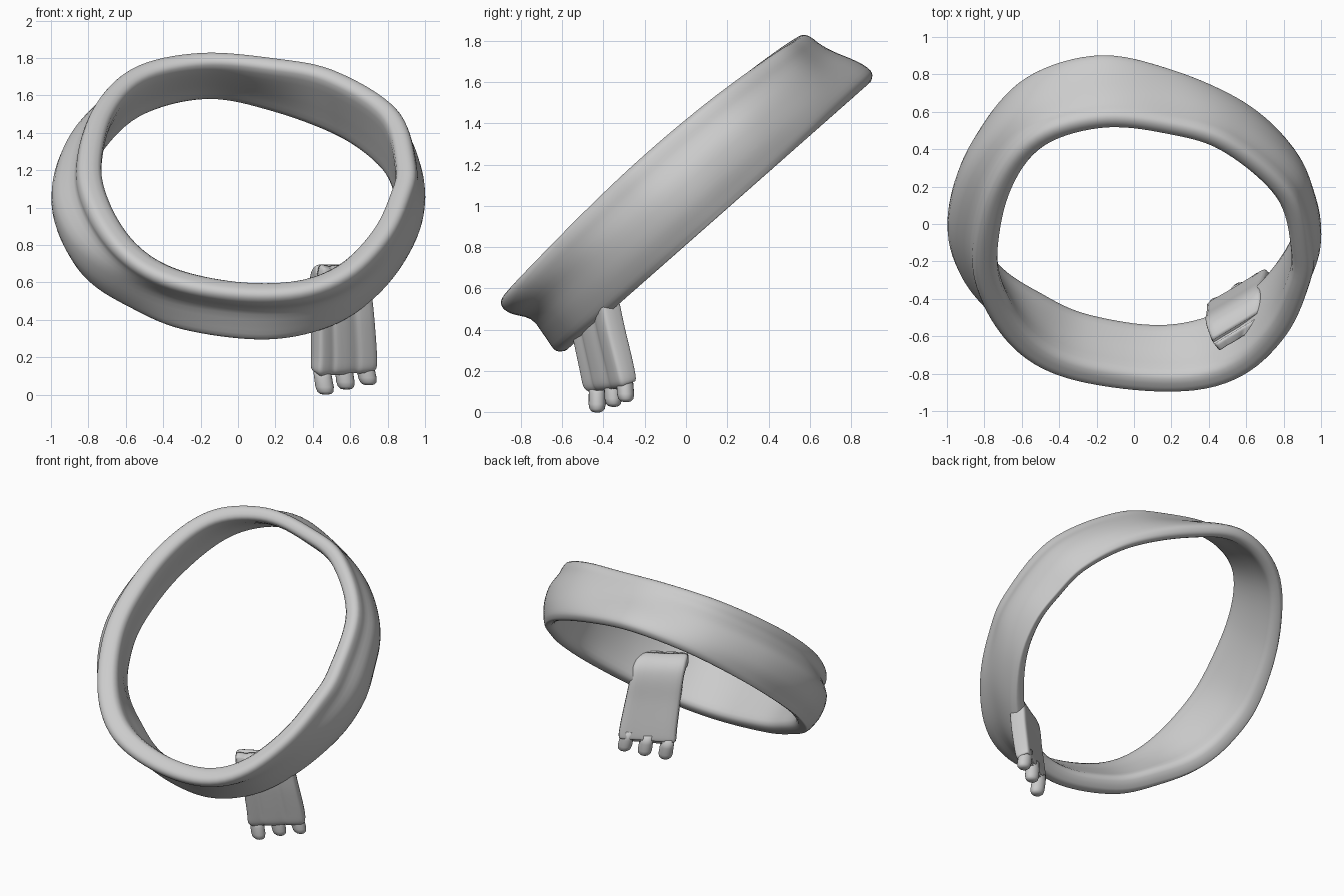
import bpy, bmesh
from math import sin, cos, pi, atan2
from mathutils import Vector

if "Cube" in bpy.data.objects:
    bpy.data.objects.remove(bpy.data.objects["Cube"])


def spline(pts, n, closed=True):
    """Catmull-Rom through the points, n samples per span."""
    pts = [Vector(p) for p in pts]
    k, out = len(pts), []
    get = (lambda i: pts[i % k]) if closed else (lambda i: pts[max(0, min(k - 1, i))])
    for i in range(k if closed else k - 1):
        a, b, c, d = (get(i + j) for j in (-1, 0, 1, 2))
        for s in range(n):
            t = s / n
            out.append(0.5 * (2 * b + (c - a) * t + (2 * a - 5 * b + 4 * c - d) * t * t
                              + (3 * b - a - 3 * c + d) * t ** 3))
    if not closed:
        out.append(pts[-1])
    return out


def loft(name, rings, closed=False):
    """Skin a list of equal-length point rings."""
    bm = bmesh.new()
    vs = [[bm.verts.new(p) for p in r] for r in rings]
    n, m = len(vs), len(vs[0])
    for i in range(n if closed else n - 1):
        a, b = vs[i], vs[(i + 1) % n]
        for j in range(m):
            bm.faces.new((a[j], a[(j + 1) % m], b[(j + 1) % m], b[j]))
    if not closed:
        bm.faces.new(vs[0])
        bm.faces.new(vs[-1])
    bmesh.ops.recalc_face_normals(bm, faces=bm.faces)
    me = bpy.data.meshes.new(name)
    bm.to_mesh(me)
    bm.free()
    for p in me.polygons:
        p.use_smooth = True
    ob = bpy.data.objects.new(name, me)
    bpy.context.collection.objects.link(ob)
    return ob


def polar(pts):
    """Radius of a closed outline as a function of angle."""
    tab = sorted((atan2(p.y, p.x) % (2 * pi), p.length) for p in spline(pts, 16))
    tab = [(tab[-1][0] - 2 * pi, tab[-1][1])] + tab + [(tab[0][0] + 2 * pi, tab[0][1])]

    def radius(a):
        for (a0, r0), (a1, r1) in zip(tab, tab[1:]):
            if a0 <= a <= a1:
                return r0 + (r1 - r0) * (a - a0) / max(a1 - a0, 1e-6)
    return radius


# Neck band: upper and lower rim outlines in the tilted plane
upper = polar([(.955, -.03), (.86, .42), (.53, .77), (.2, .895), (-.2, .94), (-.56, .80),
               (-.775, .45), (-.86, -.03), (-.8, -.4), (-.63, -.73), (-.38, -.93), (0, -1.03),
               (.36, -1.02), (.62, -.88), (.82, -.6), (.925, -.29)])
lower = polar([(.985, -.05), (.945, .2), (.85, .46), (.6, .74), (.2, .965), (-.2, 1.065),
               (-.6, .9), (-.87, .5), (-.985, .05), (-.945, -.28), (-.82, -.53), (-.6, -.73),
               (-.3, -.91), (.15, -.99), (.5, -.89), (.75, -.66), (.93, -.34)])
ev, en = Vector((0, .75, .661)), Vector((0, -.661, .75))
centre = Vector((0, 0, 1.07))

band = []
N = 120
for i in range(N):
    a = 2 * pi * i / N
    front = (1 - sin(a)) / 2
    left, right = max(0, -cos(a)), max(0, cos(a))
    th = .095 + .03 * front + .02 * left
    # groove at the front turns into a bulge at the sides
    g = .01 + .04 * front - .1 * left ** 2 - .062 * right ** 2
    low = .005 + .02 * (left + right) ** 2
    w_top = .2 + .065 * cos(a) ** 2
    # cross-section: height fraction, inward depth
    section = spline([(.1, low), (.3, .5 * g), (.56, g), (.77, .2 * g + .012 * left), (.89, 0),
                      (.975, .015), (1, .055), (.93, th), (.62, th + .005), (.3, th + .005),
                      (.06, th), (-.01, .06), (.02, low + .02)], 3)
    ring = []
    for t, d in section:
        c = min(1, max(0, t))
        s = c * c * (3 - 2 * c)
        r = lower(a) * (1 - s) + upper(a) * s - d
        w = -.19 + t * (w_top + .19)
        ring.append(centre + Vector((r * cos(a), 0, 0)) + ev * (r * sin(a)) + en * w)
    band.append(ring)
loft("neck_band", band, closed=True)

# Hanging end: folded slab, tucked against the band at the top
along = Vector((.857, .515, 0))
across = Vector((-.515, .857, 0))
path = spline([(.565, -.365, .125, .16, .025), (.567, -.37, .14, .185, .045),
               (.568, -.385, .22, .185, .05), (.56, -.425, .4, .178, .052),
               (.55, -.455, .55, .172, .052), (.55, -.49, .62, .17, .052),
               (.55, -.55, .645, .15, .05), (.545, -.61, .635, .11, .04)], 5, False)
outline = spline([(-.9, 1), (-.3, 1), (.3, 1), (.9, 1), (1, .5), (1, -.5), (.9, -1),
                  (.5, -1), (.3, -.85), (0, -1), (-.35, -1), (-.5, -.88), (-.7, -1),
                  (-.92, -1), (-1, -.5), (-1, .5)], 3)
slab = []
for i, p in enumerate(path):
    q0, q1 = path[max(0, i - 1)], path[min(len(path) - 1, i + 1)]
    tan = Vector((q1 - q0)[:3]).normalized()
    thick = along.cross(tan).normalized()
    if i == 0:
        thick = across
    if thick.dot(across) < 0 and tan.z > 0:
        thick = -thick
    # right-hand corner hangs slightly higher than the left
    lift = .06 * max(0, 1 - i / 25)
    slab.append([Vector(p[:3]) + along * (o.x * p[3]) + thick * (o.y * p[4])
                 + Vector((0, 0, lift * o.x * .18)) for o in outline])
loft("hanging_end", slab)

# Fringe: three rounded tassels
profile = [(0, .012), (.004, .03), (.016, .043), (.04, .049), (.09, .048), (.15, .045)]
tassels = [((.47, -.43, .005), (.445, -.43)), ((.58, -.35, .032), (.56, -.36)),
           ((.70, -.29, .055), (.67, -.30))]
for k, (low, top) in enumerate(tassels):
    rings = []
    for h, r in profile:
        f = h / .15
        cx, cy = low[0] + (top[0] - low[0]) * f, low[1] + (top[1] - low[1]) * f
        rings.append([Vector((cx + r * cos(2 * pi * j / 20), cy + .85 * r * sin(2 * pi * j / 20),
                              low[2] - .005 + h)) for j in range(20)])
    loft("fringe_%d" % (k + 1), rings)
